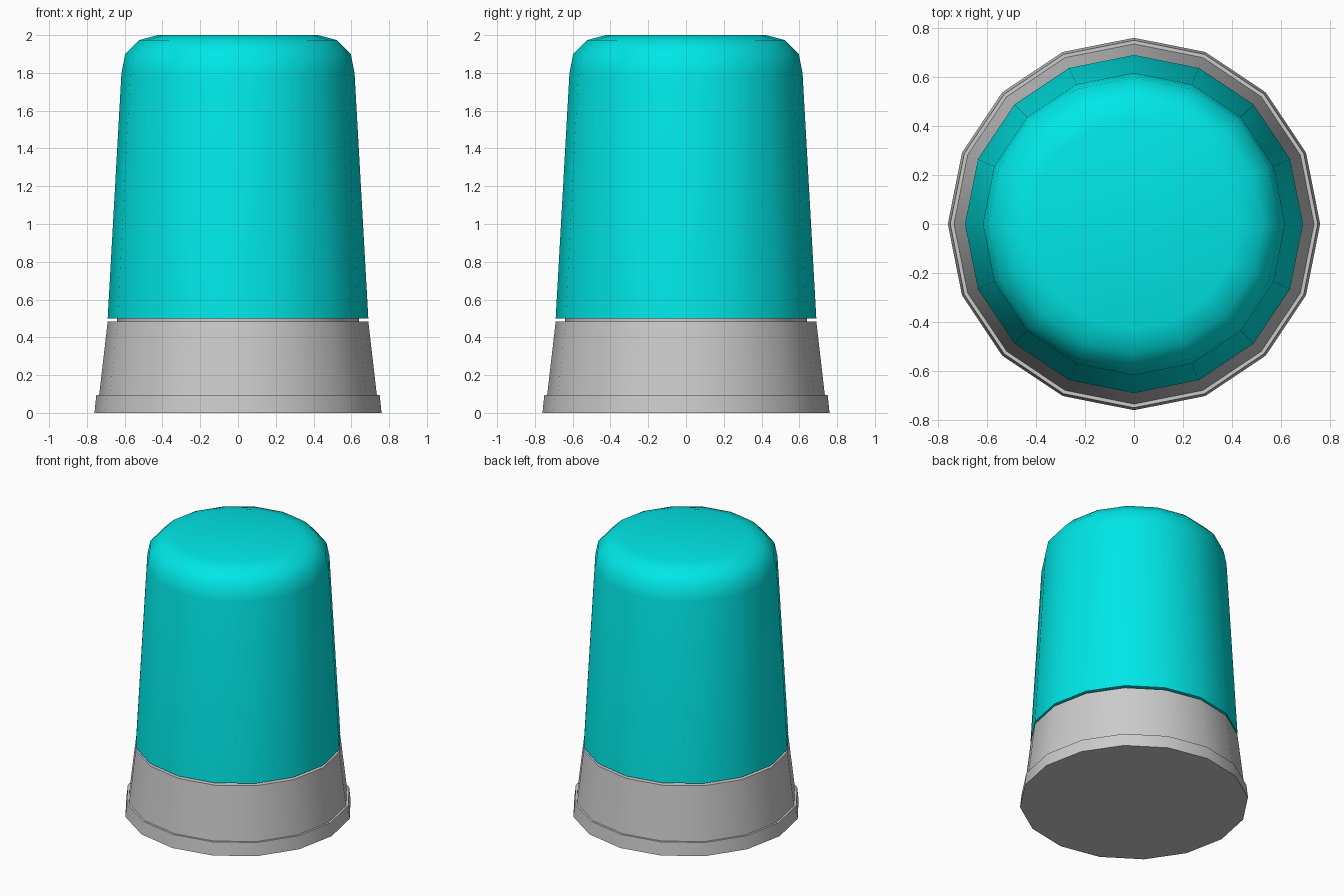
import bpy, bmesh, math

if "Cube" in bpy.data.objects:
    bpy.data.objects.remove(bpy.data.objects["Cube"])

SIDES = 16


def lathe(name, profile, color=None):
    """Revolve (radius, z) points into a closed 16-sided solid."""
    bm = bmesh.new()
    rings = []
    for r, z in profile:
        rings.append([bm.verts.new((r * math.cos(2 * math.pi * i / SIDES),
                                    r * math.sin(2 * math.pi * i / SIDES), z))
                      for i in range(SIDES)])
    for a, b in zip(rings, rings[1:]):
        for i in range(SIDES):
            j = (i + 1) % SIDES
            bm.faces.new((a[i], a[j], b[j], b[i]))
    bm.faces.new(rings[0][::-1])
    bm.faces.new(rings[-1])
    mesh = bpy.data.meshes.new(name)
    bm.to_mesh(mesh)
    bm.free()
    obj = bpy.data.objects.new(name, mesh)
    bpy.context.collection.objects.link(obj)
    if color:
        mat = bpy.data.materials.new(name + "_color")
        mat.diffuse_color = color
        mat.use_nodes = True
        mat.node_tree.nodes["Principled BSDF"].inputs["Base Color"].default_value = mat.diffuse_color
        mesh.materials.append(mat)
    bpy.ops.object.select_all(action='DESELECT')
    obj.select_set(True)
    bpy.context.view_layer.objects.active = obj
    bpy.ops.object.shade_smooth_by_angle(angle=math.radians(40))
    return obj


# Grey base: flared foot, tapered body and recessed neck
lathe("base", [(0.76, 0), (0.75, 0.095), (0.735, 0.095),
               (0.69, 0.483), (0.64, 0.483), (0.64, 0.5)])

# Cyan lens with rounded top
lathe("beacon_lens", [(0.69, 0.5), (0.617, 1.8), (0.597, 1.9),
                      (0.525, 1.973), (0.425, 2.0)],
      (0.0, 0.8, 0.8, 1))
